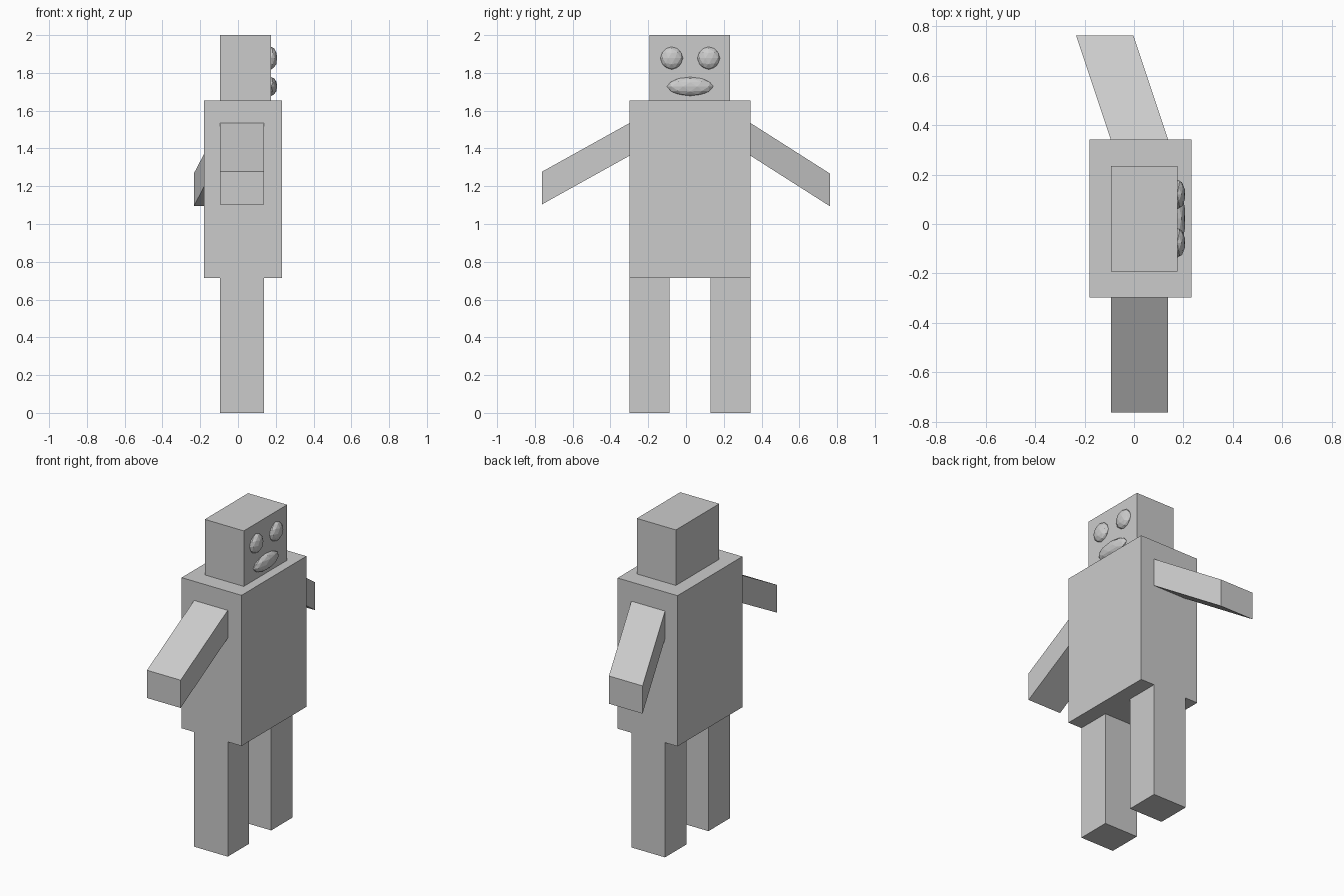
import bpy, bmesh

if "Cube" in bpy.data.objects:
    bpy.data.objects.remove(bpy.data.objects["Cube"])


def box(name, x, y, z, end=None, side=1):
    """Box from ranges; 'end' = (dx, dz) shears the face at the outer y side."""
    bm = bmesh.new()
    bmesh.ops.create_cube(bm, size=1)
    for v in bm.verts:
        outer = v.co.y * side > 0
        v.co = [r[0] + (c + 0.5) * (r[1] - r[0]) for r, c in zip((x, y, z), v.co)]
        if end and outer:
            v.co.x += end[0]
            v.co.z += end[1]
    me = bpy.data.meshes.new(name)
    bm.to_mesh(me)
    bm.free()
    ob = bpy.data.objects.new(name, me)
    bpy.context.collection.objects.link(ob)
    return ob


def blob(name, loc, radii):
    """Low-poly ellipsoid for the facial features."""
    bpy.ops.mesh.primitive_ico_sphere_add(subdivisions=2, radius=1, location=loc)
    ob = bpy.context.object
    ob.name = name
    ob.scale = radii


LIMB_X = (-0.094, 0.138)

# Torso and head
box("torso", (-0.18, 0.233), (-0.298, 0.341), (0.715, 1.654))
box("head", (-0.094, 0.175), (-0.193, 0.234), (1.654, 2.0))

# Legs
for name, y in (("front_leg", (-0.298, -0.087)), ("rear_leg", (0.13, 0.341))):
    box(name, LIMB_X, y, (0, 0.715))

# Arms: the front one slopes down, the rear one also swings back
ARM_Z = (1.362, 1.535)
box("front_arm", LIMB_X, (-0.762, -0.298), ARM_Z, (0, -0.258), -1)
box("rear_arm", LIMB_X, (0.341, 0.762), ARM_Z, (-0.14, -0.268), 1)

# Eyes and mouth
for i, y in enumerate((-0.076, 0.12)):
    blob(f"eye_{i + 1}", (0.175, y, 1.878), (0.033, 0.06, 0.06))
blob("mouth", (0.175, 0.022, 1.728), (0.033, 0.123, 0.05))
